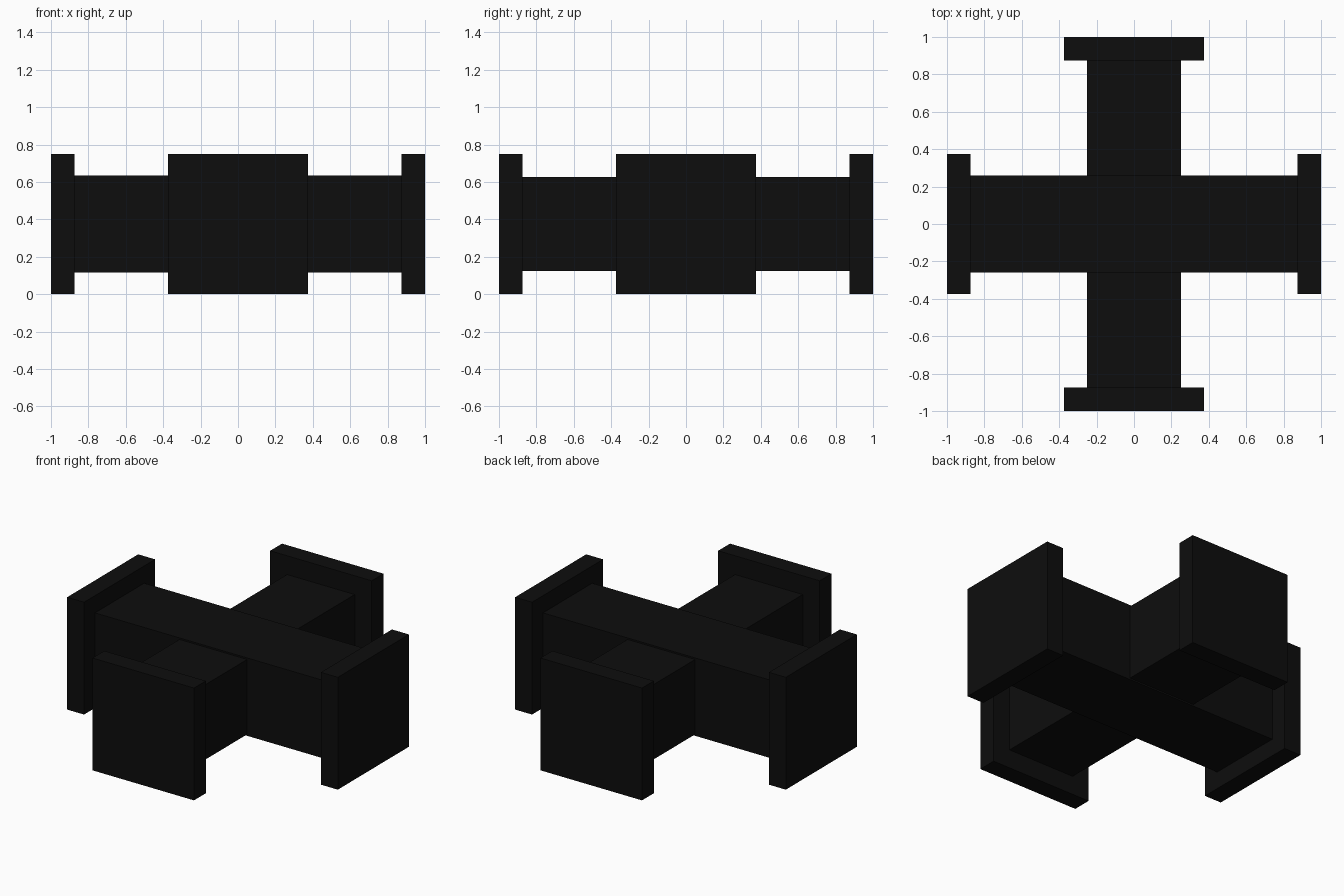
import bpy
from mathutils import Vector

cube = bpy.data.objects.get("Cube")
if cube:
    bpy.data.objects.remove(cube, do_unlink=True)

MID_Z = 0.375      # height of the arm axes
PLATE = 0.125      # end plate thickness
REACH = 1.0        # centre to outer plate face

black = bpy.data.materials.new("matte black")
black.use_nodes = True
black.diffuse_color = (0.004, 0.004, 0.004, 1)
black.node_tree.nodes["Principled BSDF"].inputs["Base Color"].default_value = black.diffuse_color


def box(name, centre, size):
    bpy.ops.mesh.primitive_cube_add(size=1, location=centre)
    obj = bpy.context.object
    obj.name = name
    obj.scale = size
    bpy.ops.object.transform_apply(location=False, rotation=False, scale=True)
    obj.data.materials.append(black)
    return obj


# Crossing beams; the side beam is slightly thicker than the other
inner = 2 * (REACH - PLATE)
box("side_beam", (0, 0, MID_Z), (inner, 0.52, 0.52))
box("front_back_beam", (0, 0, MID_Z), (0.5, inner, 0.5))

# Square plates capping the four beam ends
for name, direction in (("left", (1, 0)), ("right", (-1, 0)),
                        ("back", (0, 1)), ("front", (0, -1))):
    axis = Vector((*direction, 0))
    centre = axis * (REACH - PLATE / 2) + Vector((0, 0, MID_Z))
    size = [PLATE if abs(a) else 2 * MID_Z for a in axis]
    box(name + "_end_plate", centre, size)
